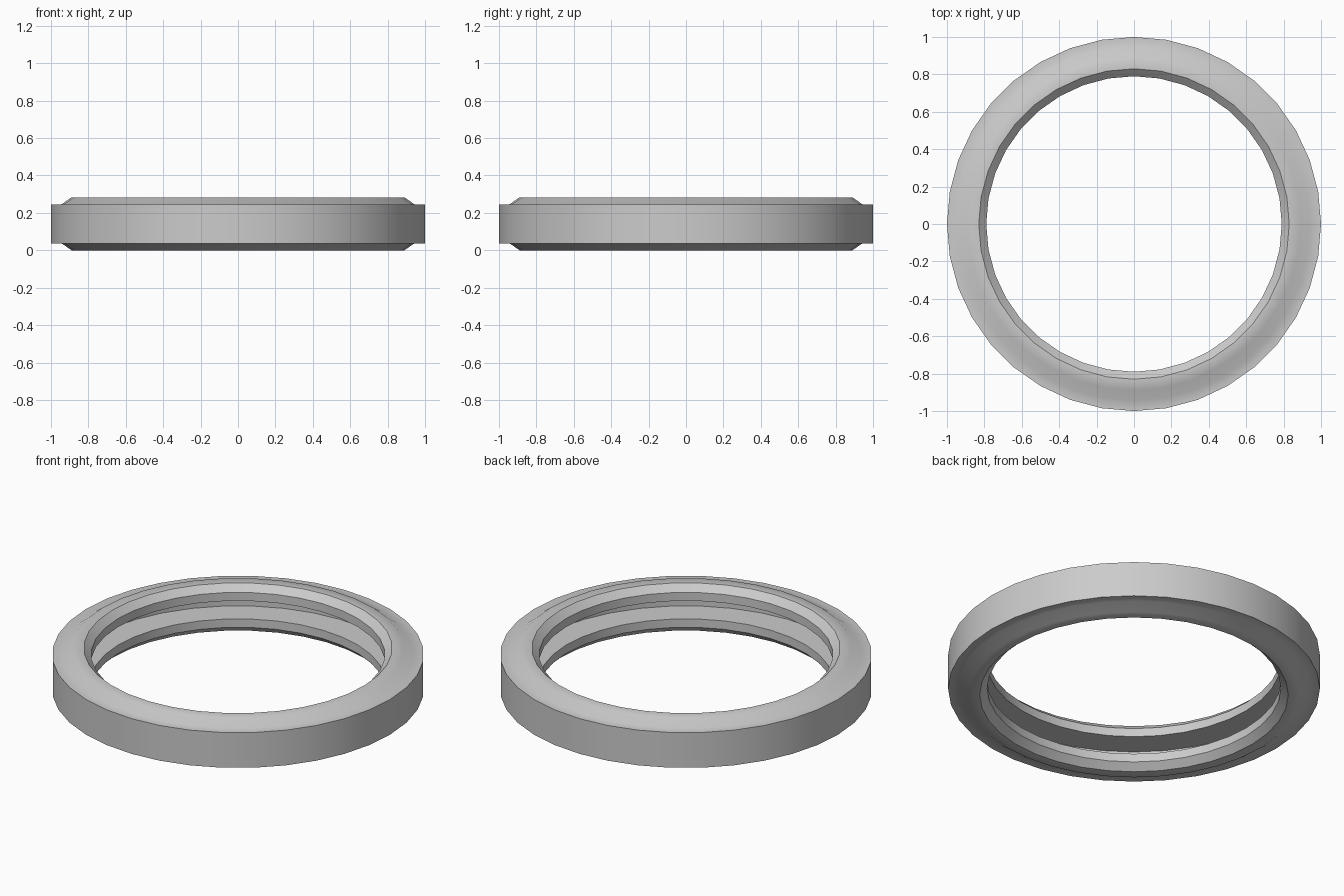
import bpy, bmesh
from math import cos, sin, pi, radians

if "Cube" in bpy.data.objects:
    bpy.data.objects.remove(bpy.data.objects["Cube"])

SIDES = 36
MID = 0.1415  # mirror plane height

# upper half of the cross-section (radius, z), from outer wall to inner groove
upper = [(1.0, 0.246), (0.943, 0.246), (0.89, 0.283), (0.83, 0.283),
         (0.79, 0.245), (0.79, 0.195), (0.955, 0.195)]
lower = [(r, 2 * MID - z) for r, z in reversed(upper)]
profile = upper + lower

# revolve the closed cross-section
bm = bmesh.new()
rings = []
for i in range(SIDES):
    a = 2 * pi * i / SIDES
    rings.append([bm.verts.new((r * cos(a), r * sin(a), z)) for r, z in profile])
n = len(profile)
for i in range(SIDES):
    a, b = rings[i], rings[(i + 1) % SIDES]
    for j in range(n):
        k = (j + 1) % n
        bm.faces.new((a[j], a[k], b[k], b[j]))
bmesh.ops.recalc_face_normals(bm, faces=bm.faces)
mesh = bpy.data.meshes.new("grooved_ring")
bm.to_mesh(mesh)
bm.free()

ring = bpy.data.objects.new("grooved_ring", mesh)
bpy.context.collection.objects.link(ring)
bpy.context.view_layer.objects.active = ring
ring.select_set(True)
bpy.ops.object.shade_smooth_by_angle(angle=radians(38))
